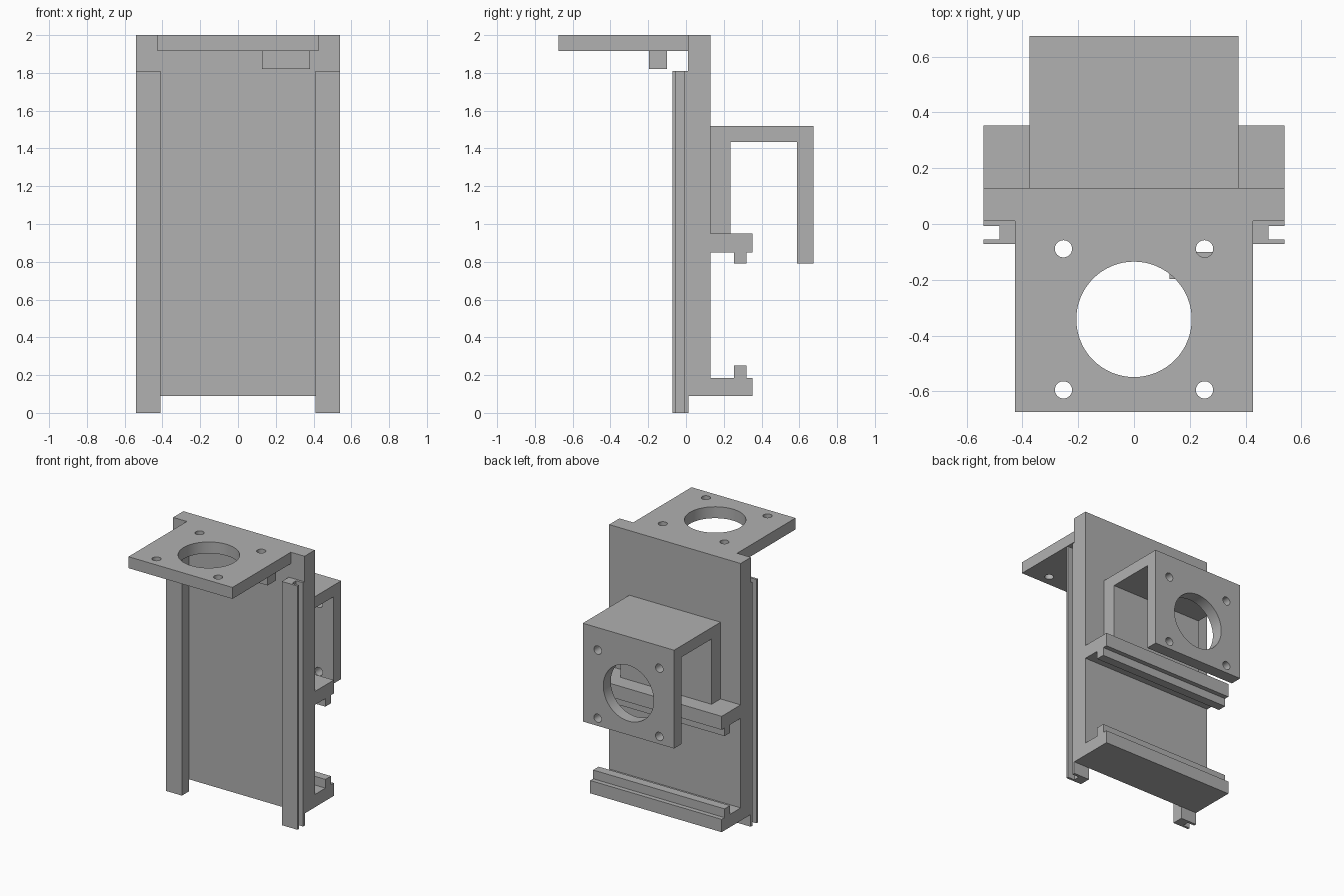
import bpy, bmesh
from math import pi
from mathutils import Matrix, Vector

cube = bpy.data.objects.get("Cube")
if cube:
    bpy.data.objects.remove(cube)

grey = bpy.data.materials.new("machined_grey")
grey.use_nodes = True
colour = (0.44, 0.44, 0.44, 1)
grey.diffuse_color = colour
grey.node_tree.nodes["Principled BSDF"].inputs["Base Color"].default_value = colour


def finish(name, bm):
    bmesh.ops.recalc_face_normals(bm, faces=bm.faces)
    mesh = bpy.data.meshes.new(name)
    bm.to_mesh(mesh)
    bm.free()
    mesh.materials.append(grey)
    obj = bpy.data.objects.new(name, mesh)
    bpy.context.collection.objects.link(obj)
    return obj


def extrude(name, outline, axis, start, end):
    """Extrude a yz outline along x, or an xy outline along z."""
    def place(a, b):
        return (start, a, b) if axis == "x" else (a, b, start)
    bm = bmesh.new()
    face = bm.faces.new([bm.verts.new(place(a, b)) for a, b in outline])
    result = bmesh.ops.extrude_face_region(bm, geom=[face], use_keep_orig=True)
    depth = end - start
    shift = Vector((depth, 0, 0)) if axis == "x" else Vector((0, 0, depth))
    moved = [v for v in result["geom"] if isinstance(v, bmesh.types.BMVert)]
    bmesh.ops.translate(bm, verts=moved, vec=shift)
    return finish(name, bm)


def rectangle(a0, a1, b0, b1):
    return [(a0, b0), (a1, b0), (a1, b1), (a0, b1)]


def bore_motor_holes(target, centre, tilt):
    """Cut the large bore and its four screw holes through a plate."""
    bm = bmesh.new()
    base = Matrix.Translation(centre) @ Matrix.Rotation(tilt, 4, "X")
    holes = [(0, 0, 0.207, 64)]
    holes += [(x, y, 0.031, 24) for x in (-0.253, 0.253) for y in (-0.253, 0.253)]
    for x, y, radius, sides in holes:
        bmesh.ops.create_cone(bm, cap_ends=True, segments=sides, radius1=radius,
                              radius2=radius, depth=0.2,
                              matrix=base @ Matrix.Translation((x, y, 0)))
    cutter = finish(target.name + "_cutter", bm)
    cutter.hide_render = True
    mod = target.modifiers.new("motor_holes", "BOOLEAN")
    mod.operation, mod.solver, mod.object = "DIFFERENCE", "EXACT", cutter
    bpy.context.view_layer.update()
    graph = bpy.context.evaluated_depsgraph_get()
    target.data = bpy.data.meshes.new_from_object(target.evaluated_get(graph))
    target.modifiers.clear()
    bpy.data.objects.remove(cutter)
    # Smooth the bore walls, keep the edges sharp
    bpy.ops.object.select_all(action="DESELECT")
    target.select_set(True)
    bpy.context.view_layer.objects.active = target
    bpy.ops.object.shade_smooth_by_angle(angle=pi / 6)


# Back plate with two lipped ledges
extrude("body_plate", [
    (0.01, 0.09), (0.353, 0.09), (0.353, 0.185), (0.319, 0.185), (0.319, 0.25),
    (0.254, 0.25), (0.254, 0.185), (0.13, 0.185), (0.13, 0.85), (0.254, 0.85),
    (0.254, 0.79), (0.319, 0.79), (0.319, 0.85), (0.353, 0.85), (0.353, 0.95),
    (0.13, 0.95), (0.13, 2), (0.01, 2)], "x", -0.54, 0.54)

# Horizontal motor flange at the top
flange = extrude("top_motor_flange", rectangle(-0.675, 0.01, 1.915, 2), "x", -0.427, 0.427)
bore_motor_holes(flange, (0, -0.342, 1.957), 0)

# Small block under the flange
extrude("stop_block", rectangle(-0.197, -0.1, 1.82, 1.915), "x", 0.128, 0.382)

# Hooked rear motor bracket
bracket = extrude("rear_motor_bracket", [
    (0.13, 0.95), (0.235, 0.95), (0.235, 1.435), (0.587, 1.435),
    (0.587, 0.79), (0.675, 0.79), (0.675, 1.52), (0.13, 1.52)], "x", -0.375, 0.375)
bore_motor_holes(bracket, (0, 0.631, 1.1), pi / 2)

# Grooved side rails
rail = extrude("side_rails", [
    (0.41, -0.072), (0.54, -0.072), (0.54, -0.055), (0.483, -0.055),
    (0.483, -0.008), (0.54, -0.008), (0.54, 0.012), (0.41, 0.012)], "z", 0, 1.81)
rail.modifiers.new("other_side", "MIRROR").use_axis[0] = True
